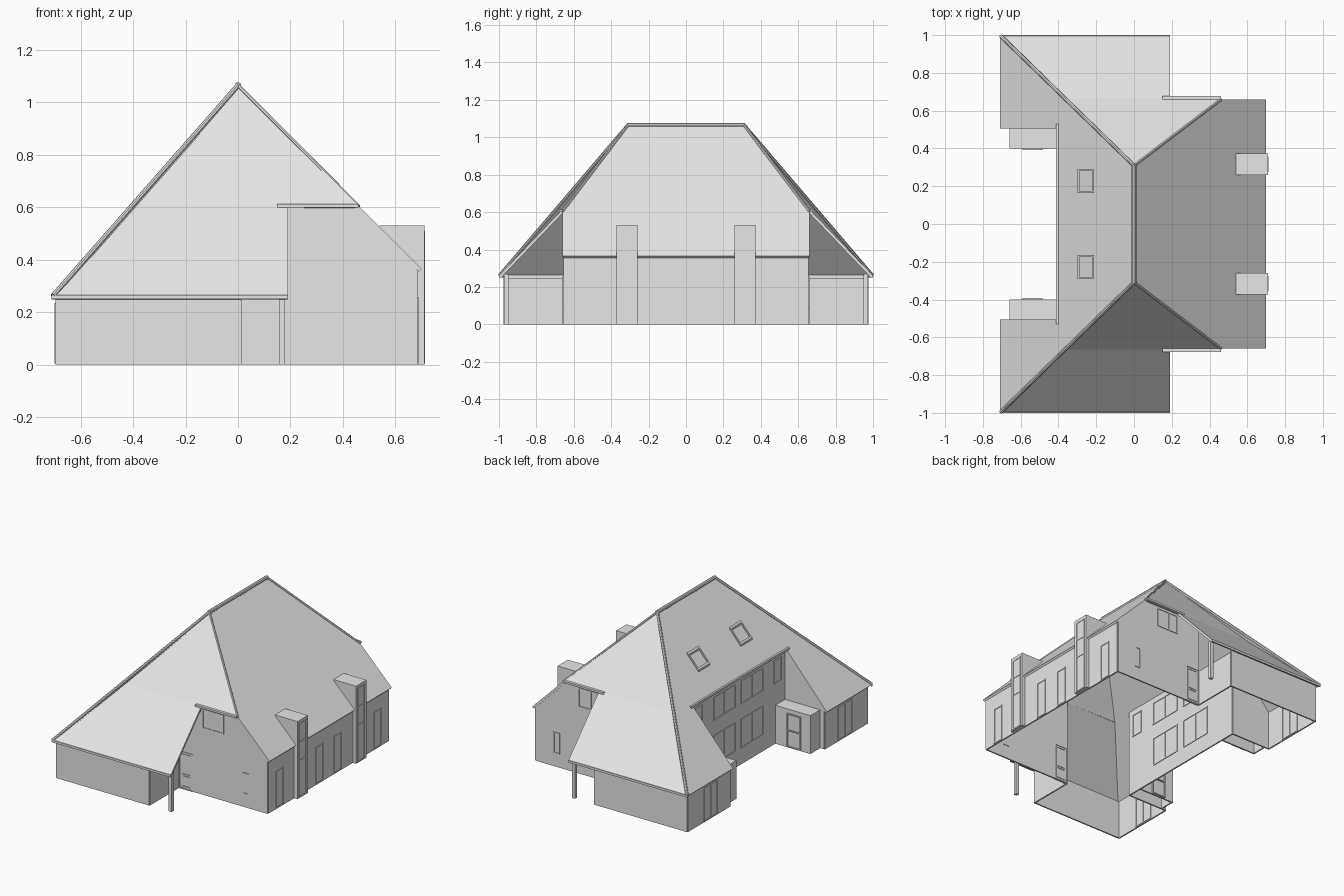
import bpy, bmesh
from mathutils import Vector

cube = bpy.data.objects.get("Cube")
if cube:
    bpy.data.objects.remove(cube, do_unlink=True)

grey = bpy.data.materials.new("plain_grey")
grey.use_nodes = True
grey.diffuse_color = (0.8, 0.8, 0.8, 1)
for node in grey.node_tree.nodes:
    if node.type == 'BSDF_PRINCIPLED':
        node.inputs["Base Color"].default_value = (0.8, 0.8, 0.8, 1)


def finish(name, bm):
    mesh = bpy.data.meshes.new(name)
    bm.to_mesh(mesh)
    bm.free()
    mesh.materials.append(grey)
    obj = bpy.data.objects.new(name, mesh)
    bpy.context.collection.objects.link(obj)
    return obj


def sheet(name, points, thickness, offset):
    """Flat panel from its outline, given thickness by a modifier."""
    bm = bmesh.new()
    face = bm.faces.new([bm.verts.new(p) for p in points])
    face.normal_update()
    if face.normal.z < 0:
        face.normal_flip()
    obj = finish(name, bm)
    mod = obj.modifiers.new("thickness", 'SOLIDIFY')
    mod.thickness = thickness
    mod.offset = offset
    return obj


def roof(name, points):
    return sheet(name, points, 0.015, -1)


def wall(name, points):
    return sheet(name, points, 0.01, 0)


def boxes(name, bounds):
    """One object from several boxes, each given by two opposite corners."""
    bm = bmesh.new()
    for lo, hi in bounds:
        lo, hi = Vector(lo), Vector(hi)
        made = bmesh.ops.create_cube(bm, size=1)
        for v in made["verts"]:
            v.co = (lo + hi) / 2 + Vector(a * b for a, b in zip(v.co, hi - lo))
    bmesh.ops.recalc_face_normals(bm, faces=bm.faces)
    return finish(name, bm)


def beam(name, a, b, radius):
    a, b = Vector(a), Vector(b)
    bm = bmesh.new()
    bmesh.ops.create_cone(bm, cap_ends=True, segments=8, radius1=radius,
                          radius2=radius, depth=(b - a).length)
    obj = finish(name, bm)
    obj.location = (a + b) / 2
    obj.rotation_euler = (b - a).to_track_quat('Z', 'Y').to_euler()
    return obj


def frame(name, along, plane, u0, u1, z0, z1, posts=(), rails=()):
    """Window or door frame lying on a wall that runs along x or y."""
    t, d = 0.007, 0.009
    bars = [(u0, u0 + t, z0, z1), (u1 - t, u1, z0, z1),
            (u0, u1, z0, z0 + t), (u0, u1, z1 - t, z1)]
    bars += [(p - t / 2, p + t / 2, z0, z1) for p in posts]
    bars += [(u0, u1, r - t / 2, r + t / 2) for r in rails]
    if along == 'x':
        b = [((a, plane - d, c), (e, plane + d, f)) for a, e, c, f in bars]
    else:
        b = [((plane - d, a, c), (plane + d, e, f)) for a, e, c, f in bars]
    return boxes(name, b)


TOP, EAVE, MID = 1.065, 0.26, 0.61


def west_z(x):
    return TOP + x * (TOP - EAVE) / 0.71


# Long roof slopes
roof("east_roof", [(0, -.31, TOP), (.46, -.66, .605), (.70, -.66, .365),
                   (.70, .66, .365), (.46, .66, .605), (0, .31, TOP)])
half = [(0, .31), (-.71, 1), (-.71, .505), (-.405, .505)]
outline = half + [(x, -y) for x, y in reversed(half)]
roof("west_roof", [(x, y, west_z(x)) for x, y in outline])
beam("ridge_cap", (0, -.315, TOP), (0, .315, TOP), 0.012)
boxes("west_eave_board", [((-.412, -.53, .598), (-.397, .53, .612))])

# Long walls
wall("east_wall", [(.68, -.65, 0), (.68, .65, 0), (.68, .65, .37), (.68, -.65, .37)])
wall("west_wall", [(-.39, -.51, 0), (-.39, .51, 0), (-.39, .51, .605), (-.39, -.51, .605)])

# Both ends of the house are mirror images
for s, end in ((-1, "front"), (1, "back")):
    def P(x, y, z):
        return (x, s * y, z)

    def span(a, b):
        return sorted((s * a, s * b))

    def block(a, b):
        ys = span(a[1], b[1])
        return ((a[0], ys[0], a[2]), (b[0], ys[1], b[2]))

    # Hipped end with a flatter lower skirt
    roof(end + "_hip_roof", [P(0, .31, TOP), P(-.40, .665, MID), P(.46, .665, .605)])
    roof(end + "_skirt_roof", [P(-.40, .665, MID), P(-.71, 1, EAVE),
                               P(.19, 1, EAVE), P(.19, .665, MID)])
    beam(end + "_west_hip_cap", P(0, .31, TOP), P(-.705, .995, EAVE + .003), 0.01)
    beam(end + "_east_hip_cap", P(0, .31, TOP), P(.46, .66, .603), 0.008)
    boxes(end + "_eave_boards", [
        block((.15, .66, .60), (.46, .678, .613)),
        block((-.71, .99, .25), (.19, 1, .265))])

    # Gable wall, low wing walls and the wall of the west recess
    wall(end + "_gable_wall", [P(.01, .65, 0), P(.68, .65, 0), P(.68, .65, .375),
                               P(.455, .65, .60), P(.01, .65, .60)])
    wall(end + "_wing_wall", [P(-.69, .97, 0), P(.01, .97, 0),
                              P(.01, .97, .265), P(-.69, .97, .265)])
    wall(end + "_wing_west_wall", [P(-.69, .97, 0), P(-.69, .51, 0),
                                   P(-.69, .51, .265), P(-.69, .97, .265)])
    wall(end + "_porch_side_wall", [P(.01, .97, 0), P(.01, .65, 0),
                                    P(.01, .65, .245), P(.01, .97, .245)])
    wall(end + "_recess_wall", [P(-.69, .51, 0), P(-.39, .51, 0),
                                P(-.39, .51, .60), P(-.69, .51, .265)])
    boxes(end + "_porch_post", [block((.157, .95, 0), (.18, .973, .27))])

    # Flat-roofed annex in the recess: two walls and a lid
    boxes(end + "_annex", [
        block((-.66, .40, .25), (-.39, .51, .262)),
        block((-.66, .40, 0), (-.39, .41, .25)),
        block((-.66, .40, 0), (-.65, .51, .25))])
    frame(end + "_annex_door", 'x', s * .40, -.59, -.485, .005, .235, rails=(.12,))

    # Gable openings
    frame(end + "_gable_window", 'x', s * .65, .19, .353, .455, .587, posts=(.26,))
    frame(end + "_narrow_window", 'x', s * .65, .495, .543, .09, .235)
    frame(end + "_porch_door", 'x', s * .65, .03, .105, .015, .24, rails=(.088, .102))
    frame(end + "_porch_door_frame", 'x', s * .65, .012, .12, 0, .255)

    # Double door in the west wall of the wing
    a, b = span(.65, .80)
    frame(end + "_wing_door", 'y', -.69, a, b, .005, .235, posts=((a + b) / 2,))

    # Tall dormer tower with stacked windows
    boxes(end + "_dormer", [block((.54, .26, .37), (.71, .372, .53)),
                            block((.675, .26, 0), (.71, .372, .37))])
    a, b = span(.276, .355)
    frame(end + "_dormer_window", 'y', .704, a, b, .005, .51, rails=(.255, .38))

    # East wall doors
    for i, (p, q) in enumerate(((.058, .14), (.487, .567))):
        a, b = span(p, q)
        frame(f"{end}_east_door_{i + 1}", 'y', .68, a, b, .005, .258)

    # West wall windows
    a, b = span(.03, .27)
    for level, z0, z1 in (("lower", .11, .31), ("upper", .41, .57)):
        frame(f"{end}_{level}_west_window", 'y', -.39, a, b, z0, z1,
              posts=((a + b) / 2,))
    a, b = span(.385, .47)
    frame(end + "_west_slit_window", 'y', -.39, a, b, .41, .57)

    # Skylight frame set into the west slope
    a, b = span(.165, .29)
    sky = boxes(end + "_skylight", [
        ((-.298, a, -.005), (-.288, b, .012)), ((-.222, a, -.005), (-.212, b, .012)),
        ((-.298, a, -.005), (-.212, a + .01, .012)),
        ((-.298, b - .01, -.005), (-.212, b, .012))])
    for v in sky.data.vertices:
        v.co.z += west_z(v.co.x)
